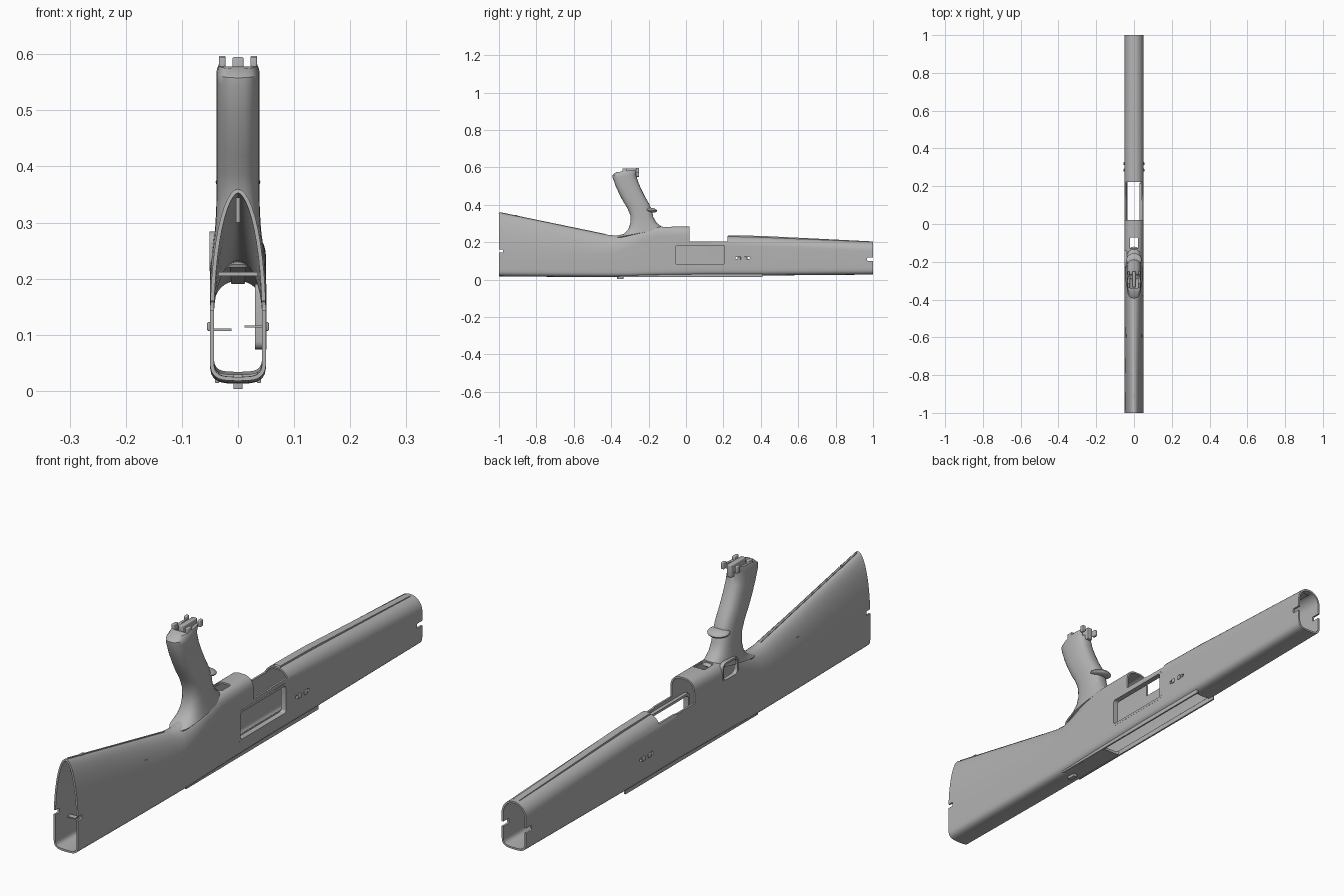
import bpy, bmesh, math
from mathutils import Vector

cube = bpy.data.objects.get("Cube")
if cube:
    bpy.data.objects.remove(cube)

grey = bpy.data.materials.new("matte_grey")
grey.use_nodes = True
grey.diffuse_color = (0.45, 0.45, 0.45, 1)
grey.node_tree.nodes["Principled BSDF"].inputs["Base Color"].default_value = (0.45, 0.45, 0.45, 1)


def finish(name, bm, smooth=True):
    bmesh.ops.recalc_face_normals(bm, faces=bm.faces)
    mesh = bpy.data.meshes.new(name)
    bm.to_mesh(mesh)
    bm.free()
    ob = bpy.data.objects.new(name, mesh)
    bpy.context.collection.objects.link(ob)
    mesh.materials.append(grey)
    if smooth:
        shade(ob)
    return ob


def shade(ob):
    bpy.ops.object.select_all(action='DESELECT')
    ob.select_set(True)
    bpy.context.view_layer.objects.active = ob
    bpy.ops.object.shade_smooth_by_angle(angle=math.radians(35))


def loft(name, rings, cap_last=False):
    bm = bmesh.new()
    loops = [[bm.verts.new(p) for p in ring] for ring in rings]
    n = len(loops[0])
    for a, b in zip(loops, loops[1:]):
        for i in range(n):
            bm.faces.new((a[i], a[(i + 1) % n], b[(i + 1) % n], b[i]))
    if cap_last:
        bm.faces.new(loops[-1])
    return finish(name, bm)


def box(name, x, y, z, bevel=0.0, axis=None):
    """Box from ranges; bevel rounds the edges that run along one axis, or all."""
    bm = bmesh.new()
    bmesh.ops.create_cube(bm, size=1)
    for v in bm.verts:
        for k, (lo, hi) in enumerate((x, y, z)):
            v.co[k] = lo if v.co[k] < 0 else hi
    if bevel:
        edges = [e for e in bm.edges if axis is None or
                 abs((e.verts[0].co - e.verts[1].co).normalized()[axis]) > 0.9]
        bmesh.ops.bevel(bm, geom=edges, offset=bevel, segments=4, profile=0.5, affect='EDGES')
    return finish(name, bm)


def apply(ob, kind, **settings):
    mod = ob.modifiers.new(kind, kind)
    for key, value in settings.items():
        setattr(mod, key, value)
    bpy.context.view_layer.objects.active = ob
    bpy.ops.object.modifier_apply(modifier=mod.name)


def cut(ob, x, y, z, bevel=0.0, axis=None):
    cutter = box("cutter", x, y, z, bevel, axis)
    apply(ob, 'BOOLEAN', operation='DIFFERENCE', solver='EXACT', object=cutter)
    bpy.data.objects.remove(cutter)


def body_ring(y, bottom, shoulder, top, power, w=0.05):
    """Rounded underside, straight sides and a domed top."""
    ring = []
    for i in range(25):
        a = math.pi * i / 24
        c, s = math.cos(a), math.sin(a)
        x = w * math.copysign(abs(c) ** (2 / power), c)
        ring.append(Vector((x, y, shoulder + (top - shoulder) * s ** (2 / power))))
    for i in range(17):
        a = math.pi + math.pi * i / 16
        c, s = math.cos(a), math.sin(a)
        x = w * math.copysign(abs(c) ** 0.6, c)
        ring.append(Vector((x, y, bottom + 0.04 - 0.04 * abs(s) ** 0.6)))
    return ring


# Hollow body: butt stock, receiver and fore-end in one shell
sections = [
    (-1.0, .018, .12, .36, 2), (-.8, .016, .12, .319, 2), (-.6, .014, .125, .277, 2),
    (-.42, .013, .13, .24, 2), (-.37, .013, .14, .235, 2.1), (-.31, .014, .16, .25, 2.3),
    (-.24, .016, .19, .277, 2.6), (-.16, .018, .225, .285, 2.8), (.1, .022, .23, .285, 2.8),
    (.13, .022, .18, .235, 2.2), (.4, .022, .175, .228, 2.2), (1.0, .027, .15, .203, 2.1),
]
body = loft("body_shell", [body_ring(*s) for s in sections])
apply(body, 'SOLIDIFY', thickness=0.007, offset=-1)

cut(body, (-.1, .1), (.02, .222), (.203, .4))                   # top opening
cut(body, (-.022, .022), (-.13, -.072), (.2, .4), .006, 2)      # small top hole
cut(body, (-.036, .036), (-.13, .39), (-.1, .06), .01, 2)       # underside slot
cut(body, (-.1, -.03), (-.23, -.145), (.218, .28), .018, 0)     # side button hole
cut(body, (.035, .1), (-.06, .21), (.08, .185), .012, 0)        # side port
cut(body, (-.1, .1), (-1.1, -.978), (.144, .16), .004, 0)       # rear notches
cut(body, (-.1, .1), (.968, 1.1), (.1, .118), .004, 0)          # front notches
for y in (.27, .335):
    cut(body, (-.1, .1), (y - .006, y + .006), (.11, .122), .003, 0)
shade(body)


# Raised rims around the side openings
def rim(name, x, y, z, width, bevel):
    ob = box(name, x, y, z, bevel, 0)
    cut(ob, (-.1, .1), (y[0] + width, y[1] - width), (z[0] + width, z[1] - width), bevel * .7, 0)
    shade(ob)


rim("button_hole_rim", (-.051, -.036), (-.234, -.141), (.214, .284), .007, .02)
rim("side_port_rim", (.03, .0505), (-.066, .216), (.074, .191), .009, .014)


# Curved grip, swept through slices running from its back edge to its front edge
def grip_ring(back, front, w):
    b, f = Vector((0, *back)), Vector((0, *front))
    mid, half = (b + f) / 2, (f - b) / 2
    ring = []
    for i in range(28):
        a = math.tau * i / 28
        c, s = math.cos(a), math.sin(a)
        p = mid + half * math.copysign(abs(c) ** .8, c)
        p.x = w * math.copysign(abs(s) ** .75, s)
        ring.append(p)
    return ring


slices = [
    ((-.375, .225), (-.12, .272), .046), ((-.335, .243), (-.135, .286), .044),
    ((-.308, .27), (-.158, .305), .041), ((-.296, .305), (-.175, .335), .039),
    ((-.298, .345), (-.183, .37), .038), ((-.315, .385), (-.197, .405), .038),
    ((-.337, .42), (-.22, .445), .038), ((-.358, .46), (-.24, .485), .038),
    ((-.376, .5), (-.257, .525), .038), ((-.392, .545), (-.266, .56), .038),
    ((-.394, .558), (-.257, .582), .038), ((-.375, .574), (-.254, .59), .034),
]
grip = loft("grip", [grip_ring(*s) for s in slices], cap_last=True)
apply(grip, 'SOLIDIFY', thickness=0.006, offset=-1)
cut(grip, (-.022, .022), (-.34, -.2), (.566, .7))
shade(grip)
box("grip_end_block", (-.01, .01), (-.335, -.25), (.55, .595), .003)
for side in (-1, 1):
    xs = sorted((side * .022, side * .034))
    box("grip_end_prong", xs, (-.268, -.25), (.572, .597), .003)
    box("grip_end_lug", xs, (-.34, -.315), (.57, .595), .003)

# Flared lip at the front root of the grip
bm = bmesh.new()
bmesh.ops.create_uvsphere(bm, u_segments=24, v_segments=12, radius=1)
for v in bm.verts:
    v.co = Vector((v.co.x * .04, v.co.y * .035 - .19, v.co.z * .013 + .372 - v.co.y * .004))
finish("grip_lip", bm)

# Sighting rib along the fore-end, tapering toward the muzzle end
loft("fore_end_rib", [
    [Vector((x, y, z)) for x, z in ((-w, top - .012), (-w, top + h), (w, top + h), (w, top - .012))]
    for y, top, h, w in ((.225, .232, .005, .014), (.4, .228, .006, .014), (.985, .203, .002, .012))])
# Seam line along the ridge of the butt stock
loft("stock_ridge", [
    [Vector((x, y, z)) for x, z in ((-.003, top - .006), (-.003, top + .002), (.003, top + .002), (.003, top - .006))]
    for y, top in ((-.99, .358), (-.43, .242))])

# Underside rails, trailing catch and side bosses
for side in (-1, 1):
    xs = sorted((side * .034, side * .041))
    box("slot_rail", xs, (-.36, .41), (.014, .034), .002)
    xs = sorted((side * .049, side * .055))
    for y in (.285, .32):
        box("side_boss", xs, (y - .008, y + .008), (.107, .123), .003)
    # Inner pins near the open butt
    xs = sorted((side * .012, side * .045))
    box("inner_pin", xs, (-.93, -.91), (.107, .111) if side < 0 else (.113, .117))
box("rear_catch", (-.008, .008), (-.37, -.335), (.003, .03), .002)
box("underside_bridge", (-.036, .036), (-.36, -.13), (.016, .026))

# Inner cross bar and post of the butt
box("inner_cross_bar", (-.042, .042), (-.6, -.585), (.205, .212))
box("inner_post", (-.004, .004), (-.97, -.9), (.3, .345))
